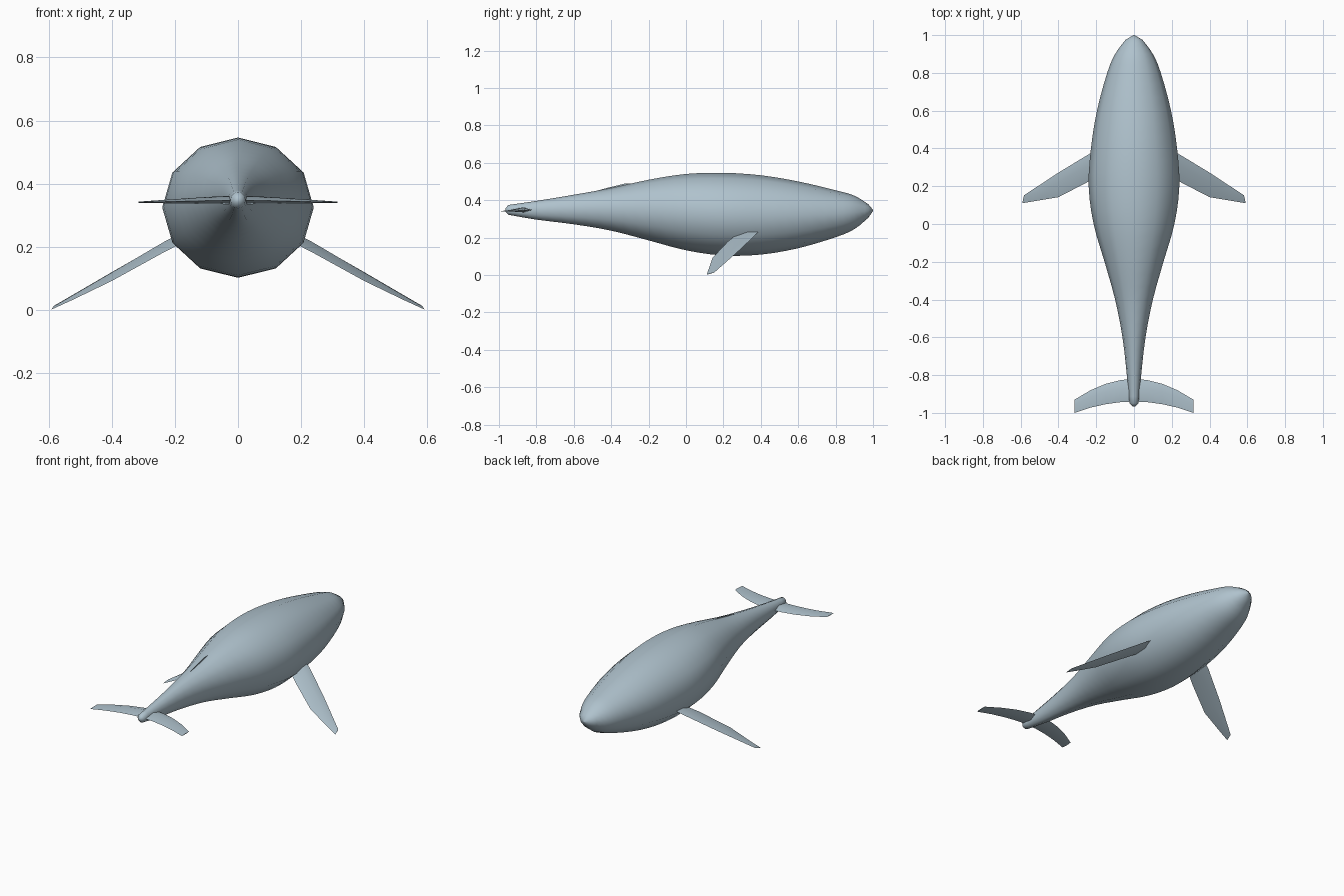
import bpy, bmesh, math
from mathutils import Vector

cube = bpy.data.objects.get("Cube")
if cube:
    bpy.data.objects.remove(cube)

skin = bpy.data.materials.new("blue_grey_skin")
skin.use_nodes = True
colour = (0.43, 0.54, 0.61, 1)
skin.diffuse_color = colour
bsdf = skin.node_tree.nodes["Principled BSDF"]
bsdf.inputs["Base Color"].default_value = colour
bsdf.inputs["Roughness"].default_value = 0.7


def loft(name, rings, angle, mirror=False):
    """Skin a list of closed rings, cap both ends and shade smooth."""
    bm = bmesh.new()
    loops = [[bm.verts.new(p) for p in ring] for ring in rings]
    n = len(loops[0])
    for a, b in zip(loops, loops[1:]):
        for i in range(n):
            j = (i + 1) % n
            bm.faces.new((a[i], a[j], b[j], b[i]))
    bm.faces.new(loops[0])
    bm.faces.new(loops[-1])
    bmesh.ops.recalc_face_normals(bm, faces=bm.faces)
    mesh = bpy.data.meshes.new(name)
    bm.to_mesh(mesh)
    bm.free()
    mesh.materials.append(skin)
    obj = bpy.data.objects.new(name, mesh)
    bpy.context.collection.objects.link(obj)
    if mirror:
        obj.modifiers.new("Mirror", 'MIRROR').use_axis[0] = True
    bpy.ops.object.select_all(action='DESELECT')
    obj.select_set(True)
    bpy.context.view_layer.objects.active = obj
    bpy.ops.object.shade_smooth_by_angle(angle=math.radians(angle))
    return obj


def spline(points, steps):
    """Catmull-Rom interpolation through the given points."""
    pts = [Vector(p) for p in points]
    pts = [pts[0]] + pts + [pts[-1]]
    out = []
    for a, b, c, d in zip(pts, pts[1:], pts[2:], pts[3:]):
        for k in range(steps):
            t = k / steps
            out.append(0.5 * (2 * b + (c - a) * t + (2 * a - 5 * b + 4 * c - d) * t ** 2
                              + (3 * b - a - 3 * c + d) * t ** 3))
    return out + [pts[-1]]


def blade(sections):
    """Lens-shaped rings from (leading point, trailing point, thickness)."""
    rings = []
    for lead, trail, thick in sections:
        lead, trail = Vector(lead), Vector(trail)
        mid = lead.lerp(trail, 0.4)
        up = Vector((0, 0, thick / 2))
        rings.append([lead, mid + up, trail, mid - up])
    return rings


# Body: twelve-sided rings given as (y, half width, top, bottom)
stations = [
    (-0.95, 0.024, 0.374, 0.322), (-0.8, 0.038, 0.396, 0.296),
    (-0.6, 0.061, 0.429, 0.271), (-0.4, 0.1, 0.465, 0.237),
    (-0.2, 0.156, 0.509, 0.185), (0, 0.214, 0.54, 0.132),
    (0.2, 0.24, 0.546, 0.104), (0.4, 0.228, 0.533, 0.109),
    (0.6, 0.196, 0.5, 0.143), (0.8, 0.142, 0.453, 0.202),
    (0.9, 0.1, 0.424, 0.245), (0.975, 0.045, 0.378, 0.306),
]
tail_end = Vector((-0.966, 0.008, 0.356, 0.34))
nose = Vector((1.0, 0.003, 0.348, 0.342))
body = []
for y, w, top, bottom in [tail_end] + spline(stations, 3) + [nose]:
    body.append([(w * math.sin(math.tau * i / 12), y,
                  (top + bottom) / 2 + (top - bottom) / 2 * math.cos(math.tau * i / 12))
                 for i in range(12)])
loft("body", body, 80)

# Flippers: swept back and angled down
loft("flippers", blade([
    ((0.14, 0.41, 0.262), (0.14, 0.29, 0.232), 0.03),
    ((0.23, 0.375, 0.217), (0.24, 0.225, 0.18), 0.028),
    ((0.4, 0.272, 0.12), (0.4, 0.142, 0.092), 0.02),
    ((0.52, 0.193, 0.05), (0.52, 0.122, 0.034), 0.01),
    ((0.582, 0.152, 0.014), (0.592, 0.11, 0.001), 0.002),
]), 50, mirror=True)

# Tail flukes: a crescent with squared tips
loft("tail_flukes", blade([
    ((0.002, -0.82, 0.348), (0.002, -0.94, 0.348), 0.028),
    ((0.07, -0.826, 0.348), (0.07, -0.943, 0.347), 0.024),
    ((0.15, -0.846, 0.346), (0.15, -0.954, 0.345), 0.018),
    ((0.23, -0.88, 0.344), (0.23, -0.972, 0.343), 0.011),
    ((0.315, -0.93, 0.342), (0.315, -1.0, 0.341), 0.004),
]), 50, mirror=True)

# Dorsal ridge: a very thin low crest along the back
ridge = []
for y, z in ((-0.53, 0.436), (-0.42, 0.466), (-0.33, 0.488), (-0.29, 0.49)):
    ridge.append([(-0.002, y, z - 0.03), (0.002, y, z - 0.03), (0, y, z)])
loft("dorsal_ridge", ridge, 30)
